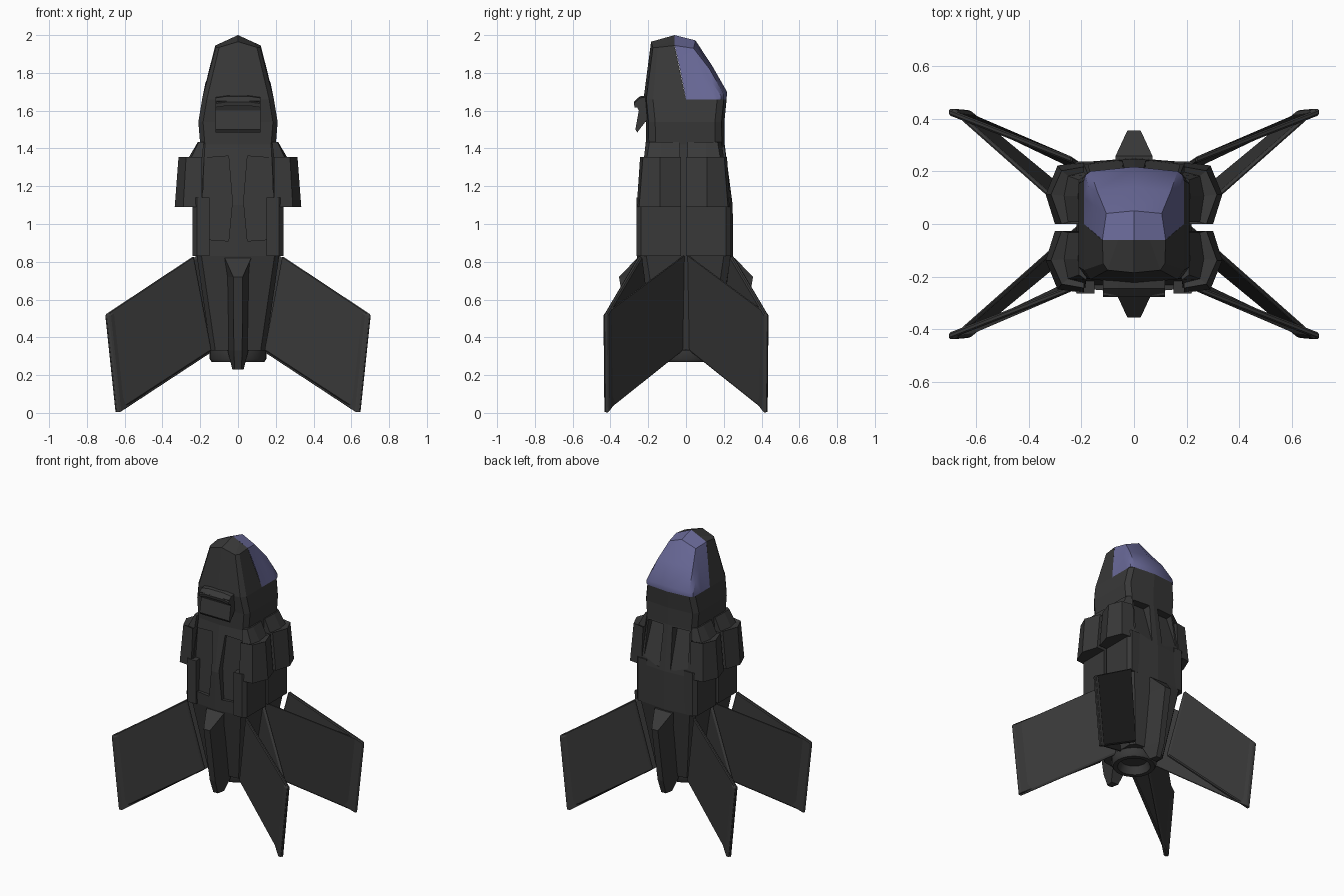
import bpy, bmesh
from math import cos, sin, pi

if "Cube" in bpy.data.objects:
    bpy.data.objects.remove(bpy.data.objects["Cube"])


def material(name, rgb):
    m = bpy.data.materials.new(name)
    m.diffuse_color = (*rgb, 1)
    m.use_nodes = True
    m.node_tree.nodes["Principled BSDF"].inputs["Base Color"].default_value = m.diffuse_color
    return m


DARK = material("dark_hull", (0.04, 0.04, 0.04))
BLUE = material("blue_glass", (0.14, 0.14, 0.31))


def loft(name, rings, mat=DARK, closed=True, caps=(True, True)):
    """Skin a list of equal-length point loops."""
    bm = bmesh.new()
    rows = [[bm.verts.new(p) for p in r] for r in rings]
    n = len(rows[0])
    for a, b in zip(rows, rows[1:]):
        for i in range(n if closed else n - 1):
            j = (i + 1) % n
            bm.faces.new((a[i], a[j], b[j], b[i]))
    if caps[0]:
        bm.faces.new(rows[0])
    if caps[1]:
        bm.faces.new(rows[-1])
    bmesh.ops.recalc_face_normals(bm, faces=bm.faces)
    me = bpy.data.meshes.new(name)
    bm.to_mesh(me)
    bm.free()
    me.materials.append(mat)
    ob = bpy.data.objects.new(name, me)
    bpy.context.collection.objects.link(ob)
    return ob


def flat(pts, z):
    return [(x, y, z) for x, y in pts]


def sym(half):
    """Row of points running outer-left to outer-right; half starts at the centre."""
    return [(-x, y, z) for x, y, z in reversed(half[1:])] + list(half)


# Fuselage: boxy section with chamfered corners and slightly peaked front and back
def section(z, w, yf, yb):
    r = [(0, -yf), (w - .025, -yf + .015), (w, -yf + .05),
         (w, yb - .05), (w - .025, yb - .015), (0, yb)]
    return flat(r + [(-x, y) for x, y in reversed(r[1:-1])], z)


hull = loft("fuselage", [section(*s) for s in (
    (1.66, .19, .225, .215), (1.54, .21, .213, .203), (1.42, .2, .212, .205),
    (1.10, .218, .262, .247), (.83, .218, .26, .25), (.33, .145, .18, .175))])

# Recessed panels: long shallow ones in front, deep ramped intakes behind
cutters = []
front_panel = [(.05, 1.36), (.18, 1.35), (.19, .92), (.05, .91), (.03, 1.12)]
back_panel = [(.035, 1.41), (.165, 1.41), (.175, 1.12), (.045, 1.12)]
for s in (-1, 1):
    cutters.append(loft("cutter", [
        [(s * x, -.2 - (1.36 - z) * .07, z) for x, z in front_panel],
        [(s * x, -.4, z) for x, z in front_panel]]))
    cutters.append(loft("cutter", [
        [(s * x, .14 + (1.41 - z) * .34, z) for x, z in back_panel],
        [(s * x, .4, z) for x, z in back_panel]]))
bpy.context.view_layer.objects.active = hull
for c in cutters:
    c.hide_render = True
    mod = hull.modifiers.new("panel_cut", 'BOOLEAN')
    mod.object = c
    mod.solver = 'EXACT'
    bpy.ops.object.modifier_apply(modifier=mod.name)
for c in cutters:
    bpy.data.objects.remove(c)

# Nose shell in front of the canopy
loft("nose", [
    sym([(0, -.06, 2), (.06, -.06, 1.972), (.12, -.06, 1.945), (.121, -.06, 1.942)]),
    sym([(0, -.185, 1.965), (.1, -.175, 1.935), (.117, -.15, 1.935), (.121, -.06, 1.942)]),
    sym([(0, -.225, 1.66), (.165, -.21, 1.66), (.19, -.175, 1.66), (.19, 0, 1.66)]),
], closed=False, caps=(False, False))

# Canopy glass
canopy = loft("canopy", [sym(r) for r in (
    [(0, -.06, 2), (.12, -.06, 1.945), (.155, -.03, 1.81), (.19, 0, 1.66)],
    [(0, .05, 1.972), (.105, .04, 1.93), (.152, .07, 1.8), (.19, .1, 1.66)],
    [(0, .14, 1.835), (.14, .125, 1.82), (.173, .14, 1.745), (.19, .15, 1.66)],
    [(0, .217, 1.70), (.165, .2, 1.69), (.185, .185, 1.68), (.19, .17, 1.66)],
    [(0, .215, 1.66), (.165, .2, 1.66), (.185, .185, 1.66), (.19, .17, 1.66)],
)], BLUE, closed=False, caps=(False, False))
canopy.data.shade_smooth()
canopy.data.set_sharp_from_angle(angle=.6)

# Scoop plate under the nose
scoop = [(-.2, 1.665), (-.272, 1.65), (-.25, 1.6), (-.268, 1.5), (-.258, 1.485), (-.2, 1.56)]
loft("nose_scoop", [[(x, y, z) for y, z in scoop] for x in (-.118, .118)])
brow = [(-.2, 1.69), (-.245, 1.685), (-.276, 1.655), (-.272, 1.635), (-.2, 1.635)]
loft("scoop_brow", [[(x, y, z - abs(x) * .15) for y, z in brow] for x in (-.118, -.06, .06, .118)])

# Four quadrants: engine block, shoulder pod and a hollow wing of two plates
MID = -.013
pod_low = [(.19, .013), (.30, .013), (.335, .125), (.29, .235), (.19, .248)]
pod_high = [(.19, .013), (.275, .013), (.315, .125), (.275, .215), (.19, .23)]
pod_step = [(.19, .02), (.25, .02), (.265, .12), (.25, .195), (.19, .21)]
pod_top = [(.18, .02), (.208, .02), (.212, .12), (.208, .18), (.18, .2)]
block = [(.15, .013), (.24, .013), (.24, .225), (.217, .25), (.15, .25)]
tip_high, tip_low = (.703, .437, .52), (.648, .432, 0)
wing_outer = [(.235, .255, .83), tip_high, tip_low, (.14, .19, .33)]
wing_side = [(.215, .005, .84), tip_high, tip_low, (.13, .005, .34)]

for sx, side in ((-1, "left"), (1, "right")):
    for sy, end in ((-1, "front"), (1, "back")):
        tag = f"{end}_{side}"

        def place(pts, z):
            return [(sx * x, sy * y + MID, z) for x, y in pts]

        loft("engine_block_" + tag, [place(block, .83), place(block, 1.14)])
        loft("shoulder_pod_" + tag, [place(pod_low, 1.09), place(pod_high, 1.355),
                                     place(pod_step, 1.345), place(pod_top, 1.435)])
        for nm, quad, dx, dy in (("wing_outer_", wing_outer, 0, -.024),
                                 ("wing_side_", wing_side, -.026, .0)):
            ob = loft(nm + tag, [[(sx * (x + a * dx), sy * (y + a * dy), z)
                                  for x, y, z in quad] for a in (0, 1)])
            bv = ob.modifiers.new("edge", 'BEVEL')
            bv.width = .006
            bv.segments = 1

# Keel fins on front and back
for sy, end in ((-1, "front"), (1, "back")):
    loft("keel_fin_" + end, [
        [(-wb, sy * yb, z), (wb, sy * yb, z), (wt, sy * yt, z), (-wt, sy * yt, z)]
        for z, wb, yb, wt, yt in ((.82, .072, .22, .07, .258), (.72, .065, .2, .025, .355),
                                  (.33, .055, .15, .022, .29), (.23, .03, .2, .018, .255))])

# Engine nozzle
nozzle = loft("engine_nozzle", [
    [(r * cos(i * pi / 12), r * sin(i * pi / 12), z) for i in range(24)]
    for r, z in ((.125, .36), (.15, .33), (.15, .285), (.14, .27), (.11, .27), (.09, .325))])
nozzle.data.shade_smooth()
nozzle.data.set_sharp_from_angle(angle=.6)
